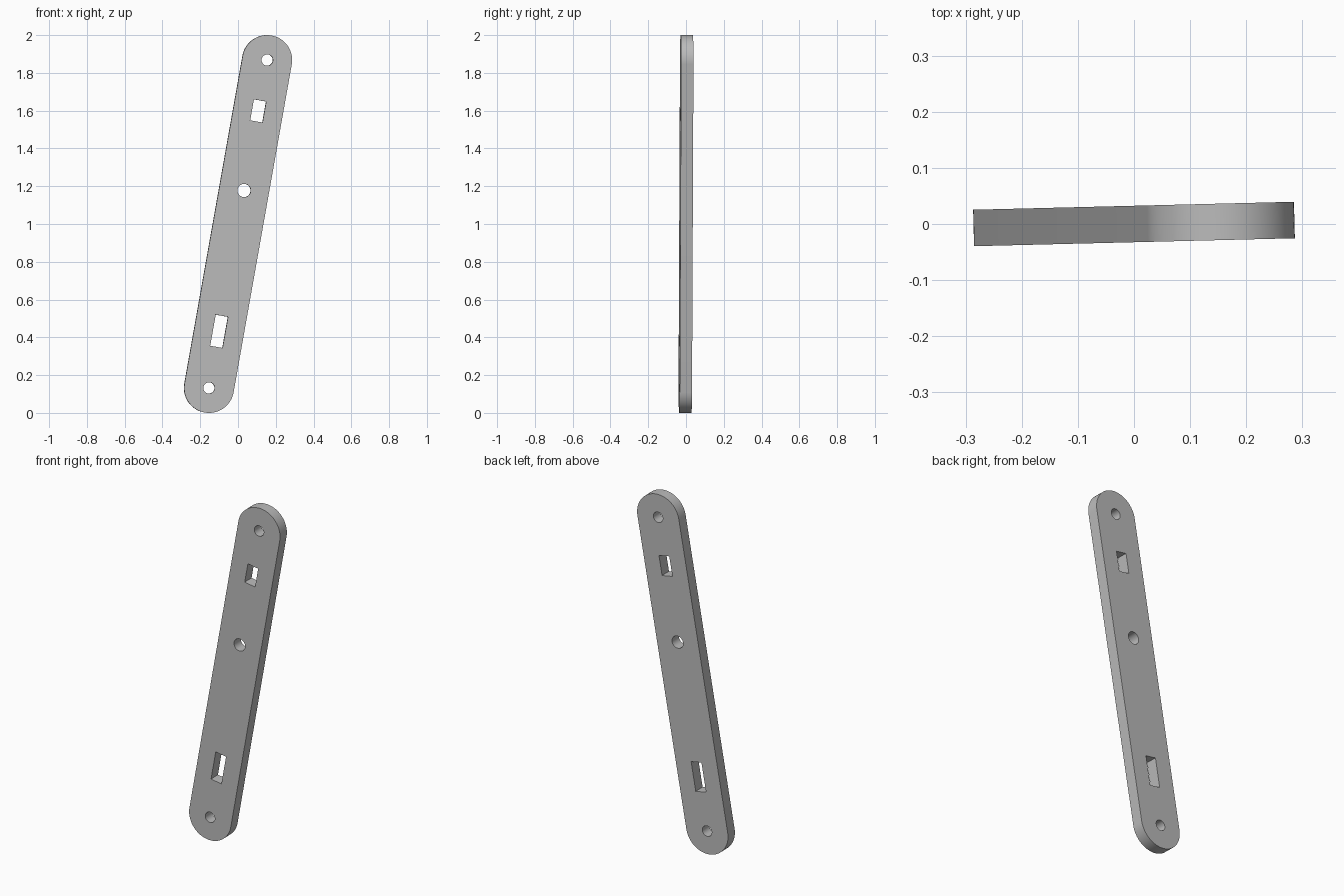
import bpy
import bmesh
from math import sin, cos, pi, radians

cube = bpy.data.objects.get("Cube")
if cube:
    bpy.data.objects.remove(cube, do_unlink=True)

HALF_SPAN = 0.8815   # centre to each rounded end's centre
RADIUS = 0.132
THICKNESS = 0.065


def arc(cy, r, start, sweep, steps):
    return [(r * cos(start + sweep * i / steps), cy + r * sin(start + sweep * i / steps))
            for i in range(steps + 1)]


def hole(cy, r):
    return arc(cy, r, 0, 2 * pi, 40)[:-1]


def slot(cy, w, h):
    return [(sx * w / 2, cy + sy * h / 2) for sx, sy in ((-1, -1), (1, -1), (1, 1), (-1, 1))]


# Outline with rounded ends, then three round holes and two slots
loops = [
    arc(HALF_SPAN, RADIUS, 0, pi, 40) + arc(-HALF_SPAN, RADIUS, pi, pi, 40),
    hole(HALF_SPAN, 0.03),
    hole(0.18, 0.035),
    hole(-HALF_SPAN, 0.03),
    slot(0.608, 0.066, 0.113),
    slot(-0.577, 0.066, 0.167),
]

# Filled flat curve, extruded to the plate's thickness
curve = bpy.data.curves.new("link_bar", "CURVE")
curve.dimensions = "2D"
curve.fill_mode = "BOTH"
curve.extrude = THICKNESS / 2
for pts in loops:
    spline = curve.splines.new("POLY")
    spline.points.add(len(pts) - 1)
    for p, (x, y) in zip(spline.points, pts):
        p.co = (x, y, 0, 1)
    spline.use_cyclic_u = True

bar = bpy.data.objects.new("link_bar", curve)
bpy.context.collection.objects.link(bar)

# Stand upright, lean to the side and turn slightly
bar.rotation_euler = (radians(90), radians(10.06), radians(1.42))
bar.location = (0, 0, 1)

bpy.ops.object.select_all(action="DESELECT")
bar.select_set(True)
bpy.context.view_layer.objects.active = bar
bpy.ops.object.convert(target="MESH")
bar = bpy.context.object

# Join the caps to the walls
bm = bmesh.new()
bm.from_mesh(bar.data)
bmesh.ops.remove_doubles(bm, verts=bm.verts, dist=0.0001)
bmesh.ops.recalc_face_normals(bm, faces=bm.faces)
bm.to_mesh(bar.data)
bm.free()
bpy.ops.object.shade_smooth_by_angle(angle=radians(30))

# Plain grey
grey = bpy.data.materials.new("grey")
grey.use_nodes = True
color = (0.5, 0.5, 0.5, 1)
grey.diffuse_color = color
grey.node_tree.nodes["Principled BSDF"].inputs["Base Color"].default_value = color
bar.data.materials.clear()
bar.data.materials.append(grey)
